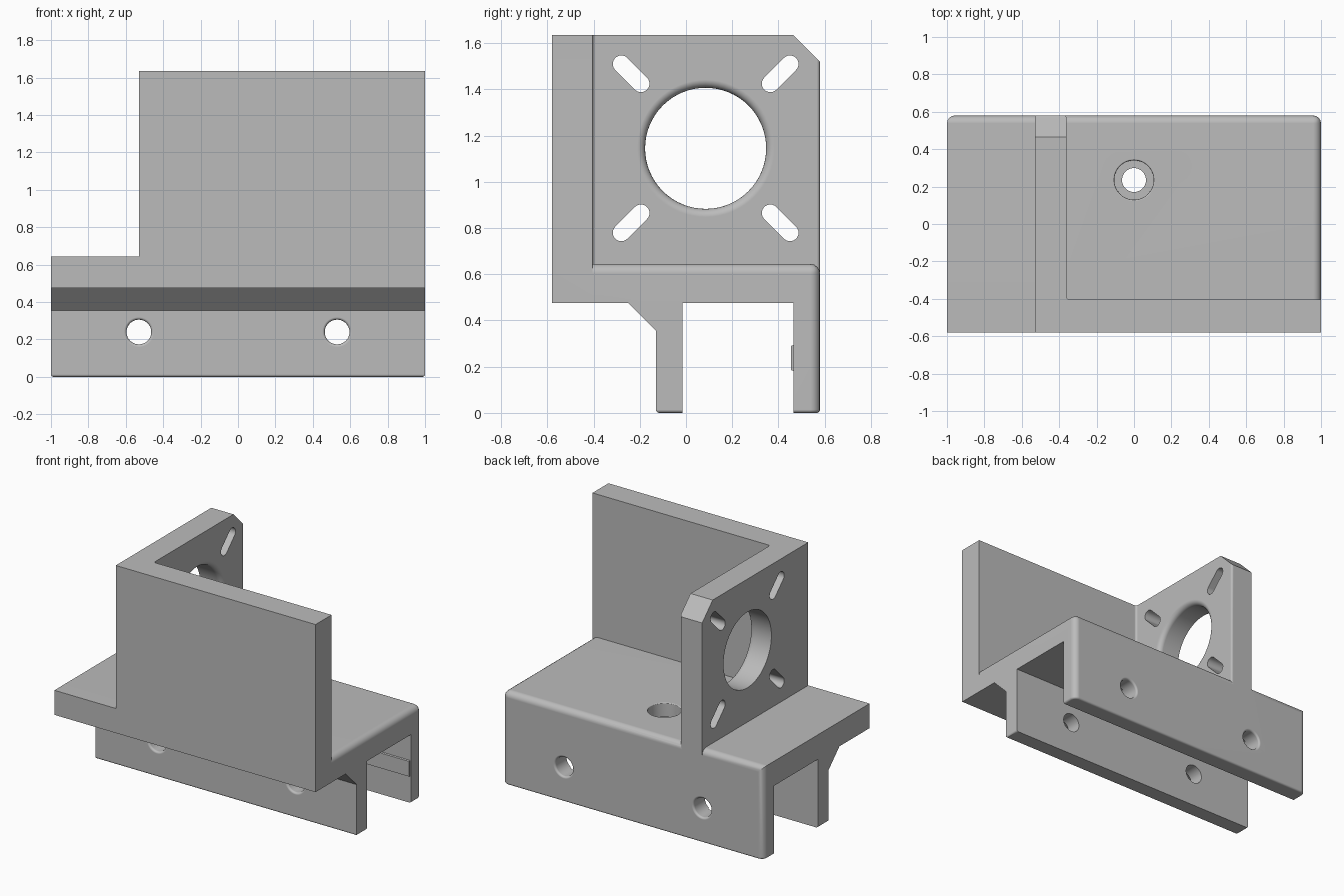
import bpy, bmesh, math
from mathutils import Vector

if "Cube" in bpy.data.objects:
    bpy.data.objects.remove(bpy.data.objects["Cube"], do_unlink=True)

grey = bpy.data.materials.new("matte grey")
grey.use_nodes = True
grey.diffuse_color = (0.5, 0.5, 0.5, 1)
grey.node_tree.nodes["Principled BSDF"].inputs["Base Color"].default_value = (0.5, 0.5, 0.5, 1)


def place(axis, u, v, t):
    return {"x": (t, u, v), "y": (u, t, v), "z": (u, v, t)}[axis]


def loft(name, axis, rings, bevels=()):
    """Skin a stack of (position, outline) rings, then round the edges chosen by rule."""
    bm = bmesh.new()
    loops = [[bm.verts.new(place(axis, u, v, t)) for u, v in pts] for t, pts in rings]
    for a, b in zip(loops, loops[1:]):
        for i in range(len(a)):
            bm.faces.new((a[i - 1], a[i], b[i], b[i - 1]))
    bm.faces.new(loops[0])
    bm.faces.new(loops[-1])
    bmesh.ops.recalc_face_normals(bm, faces=bm.faces)
    for width, rule in bevels:
        edges = [e for e in bm.edges if rule(*(v.co for v in e.verts))]
        bmesh.ops.bevel(bm, geom=edges, offset=width, segments=4, profile=0.5,
                        affect="EDGES", clamp_overlap=True)
    bmesh.ops.recalc_face_normals(bm, faces=bm.faces)
    mesh = bpy.data.meshes.new(name)
    bm.to_mesh(mesh)
    bm.free()
    mesh.materials.append(grey)
    ob = bpy.data.objects.new(name, mesh)
    bpy.context.collection.objects.link(ob)
    return ob


def prism(name, axis, pts, lo, hi, bevels=()):
    return loft(name, axis, [(lo, pts), (hi, pts)], bevels)


def circle(u, v, r, n=64):
    return [(u + r * math.cos(2 * math.pi * i / n), v + r * math.sin(2 * math.pi * i / n))
            for i in range(n)]


def lathe(name, axis, u, v, profile):
    return loft(name, axis, [(t, circle(u, v, r)) for t, r in profile])


def rim(t, r, fillet, sign):
    """Flared profile where a hole of radius r opens at surface t, facing sign."""
    steps = [math.pi / 2 * i / 5 for i in range(6)]
    pts = [(t - sign * fillet * (1 - math.sin(a)), r + fillet * (1 - math.cos(a))) for a in steps]
    return pts + [(t + sign * 0.05, r + fillet)]


def combine(base, other, operation):
    other.hide_render = True
    mod = base.modifiers.new(operation, "BOOLEAN")
    mod.operation, mod.object, mod.solver = operation, other, "EXACT"
    bpy.context.view_layer.objects.active = base
    bpy.ops.object.modifier_apply(modifier=mod.name)
    bpy.data.objects.remove(other, do_unlink=True)


# Edge rules for the base
def along(a, b, axis):
    d = b - a
    return abs(d[axis]) > 0.99 * d.length


def both(a, b, axis, value):
    return abs(a[axis] - value) < 1e-4 and abs(b[axis] - value) < 1e-4


def large_round(a, b):
    back, top = both(a, b, 1, 0.58), both(a, b, 2, 0.645)
    return back and (along(a, b, 2) or top) or top and both(a, b, 0, 1)


def small_round(a, b):
    inner = both(a, b, 1, -0.015) or both(a, b, 1, 0.465)
    return both(a, b, 2, 0) and not inner


# Shelf with its two clamping legs
base_profile = [(-0.58, 0.645), (-0.58, 0.475), (-0.25, 0.475), (-0.13, 0.355), (-0.13, 0),
                (-0.015, 0), (-0.015, 0.475), (0.465, 0.475), (0.465, 0), (0.58, 0), (0.58, 0.645)]
bracket = prism("motor_bracket", "x", base_profile, -1, 1,
                [(0.042, large_round), (0.014, small_round)])

# L-shaped upright wall
wall_plan = [(-0.53, -0.58), (1, -0.58), (1, -0.405), (-0.36, -0.405), (-0.36, 0.58), (-0.53, 0.58)]


def wall_round(a, b):
    return along(a, b, 2) and both(a, b, 0, -0.36)


combine(bracket, prism("upright_wall", "z", wall_plan, 0.5, 1.635, [(0.015, wall_round)]), "UNION")

# Grip ridge inside the back leg
ridge = [(0.455, 0.185), (0.47, 0.18), (0.47, 0.295), (0.455, 0.29)]
combine(bracket, prism("grip_ridge", "x", ridge, -0.99, 0.99), "UNION")

# Clipped upper corner of the side wall
corner = [(0.465, 1.635), (0.58, 1.52), (0.7, 1.4), (0.7, 1.8), (0.3, 1.8)]
combine(bracket, prism("corner_cutter", "x", corner, -0.7, -0.2), "DIFFERENCE")

# Large opening with a rounded inner rim
cy, cz = 0.085, 1.145
opening = [(-0.65, 0.262)] + rim(-0.36, 0.262, 0.035, 1)
combine(bracket, lathe("opening_cutter", "x", cy, cz, opening), "DIFFERENCE")

# Four diagonal adjustment slots
for sy in (-1, 1):
    for sz in (-1, 1):
        pts = []
        for end, dist in ((0, 0.28), (math.pi, 0.365)):
            for i in range(13):
                a = math.radians(135) + end + math.pi * i / 12
                u, v = dist + 0.037 * math.cos(a), dist + 0.037 * math.sin(a)
                pts.append((cy + sy * u, cz + sz * v))
        combine(bracket, prism("slot_cutter", "x", pts, -0.65, -0.25), "DIFFERENCE")

# Bolt holes through both legs
for x in (-0.53, 0.53):
    profile = rim(-0.13, 0.066, 0.014, -1)[::-1] + rim(0.58, 0.066, 0.014, 1)
    combine(bracket, lathe("bolt_cutter", "y", x, 0.24, profile), "DIFFERENCE")

# Counterbored screw hole in the shelf
screw = [(0.4, 0.064), (0.55, 0.064), (0.55, 0.105)] + rim(0.645, 0.105, 0.008, 1)[1:]
combine(bracket, lathe("screw_cutter", "z", 0, 0.235, screw), "DIFFERENCE")

# Smooth rounds, crisp flats
bpy.ops.object.select_all(action="DESELECT")
bracket.select_set(True)
bpy.context.view_layer.objects.active = bracket
bpy.ops.object.shade_smooth_by_angle(angle=math.radians(30))
weighted = bracket.modifiers.new("Weighted normals", "WEIGHTED_NORMAL")
weighted.keep_sharp = True
